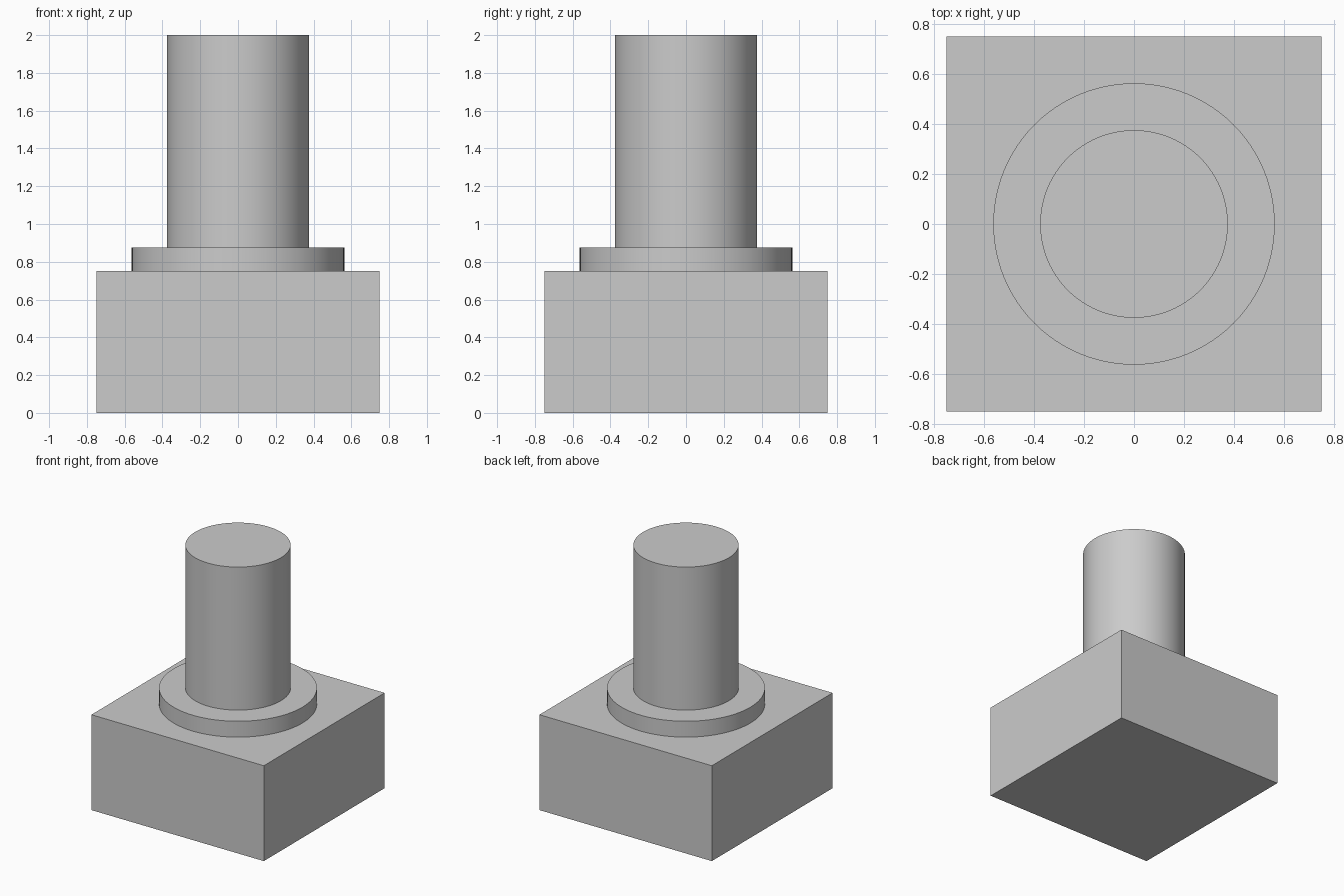
import bpy
import math

default = bpy.data.objects.get("Cube")
if default:
    bpy.data.objects.remove(default, do_unlink=True)

# One plain grey for the whole model
grey = bpy.data.materials.new("plain_grey")
grey.use_nodes = True
colour = (0.6, 0.6, 0.6, 1)
grey.diffuse_color = colour
grey.node_tree.nodes["Principled BSDF"].inputs["Base Color"].default_value = colour


def finish(name):
    obj = bpy.context.object
    obj.name = name
    obj.data.materials.append(grey)
    return obj


def upright_cylinder(name, radius, bottom, top):
    bpy.ops.mesh.primitive_cylinder_add(
        vertices=96, radius=radius, depth=top - bottom,
        location=(0, 0, (bottom + top) / 2))
    bpy.ops.object.shade_smooth_by_angle(angle=math.radians(30))
    return finish(name)


# Square base block
base_width, base_height = 1.5, 0.75
bpy.ops.mesh.primitive_cube_add(size=1, location=(0, 0, base_height / 2))
base = finish("base_block")
base.scale = (base_width, base_width, base_height)

# Round collar and the shaft standing on it
collar_top = 0.875
upright_cylinder("collar", 0.5625, base_height, collar_top)
upright_cylinder("shaft", 0.375, collar_top, 2.0)
